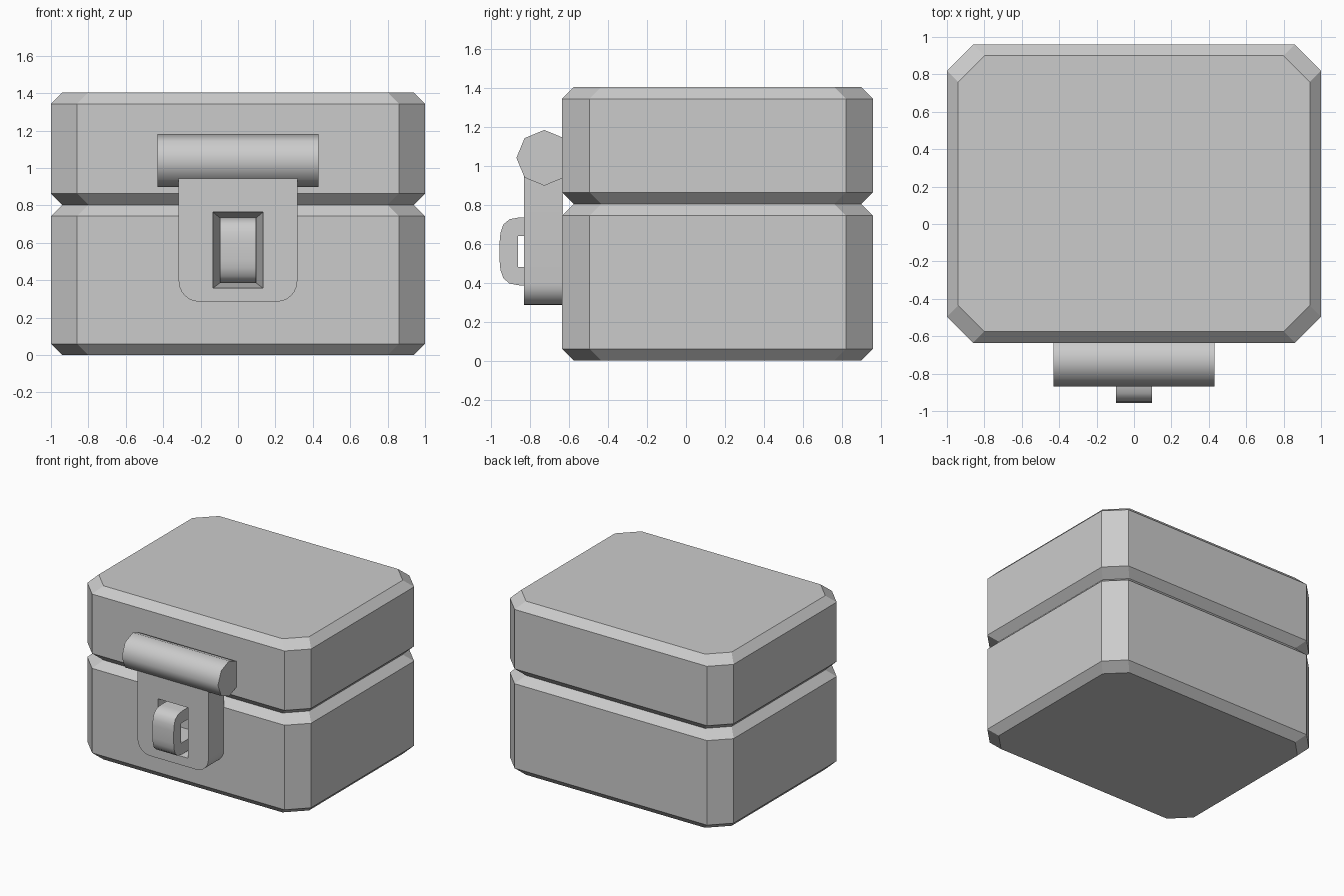
import bpy, bmesh, math

if "Cube" in bpy.data.objects:
    bpy.data.objects.remove(bpy.data.objects["Cube"], do_unlink=True)

grey = bpy.data.materials.new("plain grey")
grey.use_nodes = True
colour = (0.6, 0.6, 0.6, 1)
grey.diffuse_color = colour
grey.node_tree.nodes["Principled BSDF"].inputs["Base Color"].default_value = colour


def loft(name, rings):
    """Join equal-sized closed rings with quads and cap both ends."""
    bm = bmesh.new()
    loops = [[bm.verts.new(p) for p in ring] for ring in rings]
    n = len(loops[0])
    for a, b in zip(loops, loops[1:]):
        for i in range(n):
            j = (i + 1) % n
            bm.faces.new((a[i], a[j], b[j], b[i]))
    bm.faces.new(loops[0])
    bm.faces.new(loops[-1])
    bmesh.ops.recalc_face_normals(bm, faces=bm.faces)
    mesh = bpy.data.meshes.new(name)
    bm.to_mesh(mesh)
    bm.free()
    mesh.materials.append(grey)
    obj = bpy.data.objects.new(name, mesh)
    bpy.context.collection.objects.link(obj)
    return obj


def select(obj):
    bpy.ops.object.select_all(action='DESELECT')
    obj.select_set(True)
    bpy.context.view_layer.objects.active = obj


def smooth(obj):
    select(obj)
    bpy.ops.object.shade_smooth_by_angle(angle=math.radians(50))


def chamfered_ring(inset, z, cut=0.14):
    x, y0, y1 = 1 - inset, -0.635 + inset, 0.96 - inset
    return [(x - cut, y0, z), (x, y0 + cut, z), (x, y1 - cut, z), (x - cut, y1, z),
            (cut - x, y1, z), (-x, y1 - cut, z), (-x, y0 + cut, z), (cut - x, y0, z)]


# Box base and lid, every edge chamfered
BEVEL = 0.06
for name, z0, z1 in (("box_base", 0, 0.803), ("box_lid", 0.803, 1.403)):
    loft(name, [chamfered_ring(BEVEL, z0), chamfered_ring(0, z0 + BEVEL),
                chamfered_ring(0, z1 - BEVEL), chamfered_ring(BEVEL, z1)])

# Eight-sided hinge barrel of the latch
barrel = [(-0.727 + 0.143 * math.cos(i * math.pi / 4),
           1.04 + 0.143 * math.sin(i * math.pi / 4)) for i in range(8)]
smooth(loft("latch_barrel", [[(x, y, z) for y, z in barrel] for x in (-0.43, 0.43)]))

# Latch plate with rounded lower corners
W, Z0, Z1, R, STEPS = 0.317, 0.285, 1.04, 0.11, 6
corner = [(W - R + R * math.sin(t), Z0 + R - R * math.cos(t))
          for t in (i * math.pi / 2 / STEPS for i in range(STEPS + 1))]
outline = corner + [(W, Z1), (-W, Z1)] + [(-x, z) for x, z in reversed(corner)]
plate = loft("latch_plate", [[(x, y, z) for x, z in outline] for y in (-0.83, -0.63)])


# Tapered window through the plate
def window_ring(t):
    x, z0, z1 = 0.135 - 0.038 * t, 0.357 + 0.028 * t, 0.765 - 0.032 * t
    y = -0.83 + 0.2 * t
    return [(-x, y, z0), (x, y, z0), (x, y, z1), (-x, y, z1)]


cutter = loft("window_cutter", [window_ring(-0.1), window_ring(1.1)])
cutter.hide_render = True
boolean = plate.modifiers.new("window", 'BOOLEAN')
boolean.operation = 'DIFFERENCE'
boolean.solver = 'EXACT'
boolean.object = cutter
select(plate)
bpy.ops.object.modifier_apply(modifier=boolean.name)
bpy.data.objects.remove(cutter, do_unlink=True)
smooth(plate)

# Staple loop standing out through the window
MID = 0.56
upper = [(-0.62, 0.175), (-0.85, 0.175), (-0.905, 0.165), (-0.937, 0.138), (-0.952, 0.095),
         (-0.956, 0.05)]
inner = [(-0.62, -0.08), (-0.862, -0.08), (-0.862, 0.08), (-0.62, 0.08)]
section = upper + [(y, -z) for y, z in reversed(upper)] + inner
smooth(loft("staple_loop", [[(x, y, MID + z) for y, z in section] for x in (-0.095, 0.095)]))
